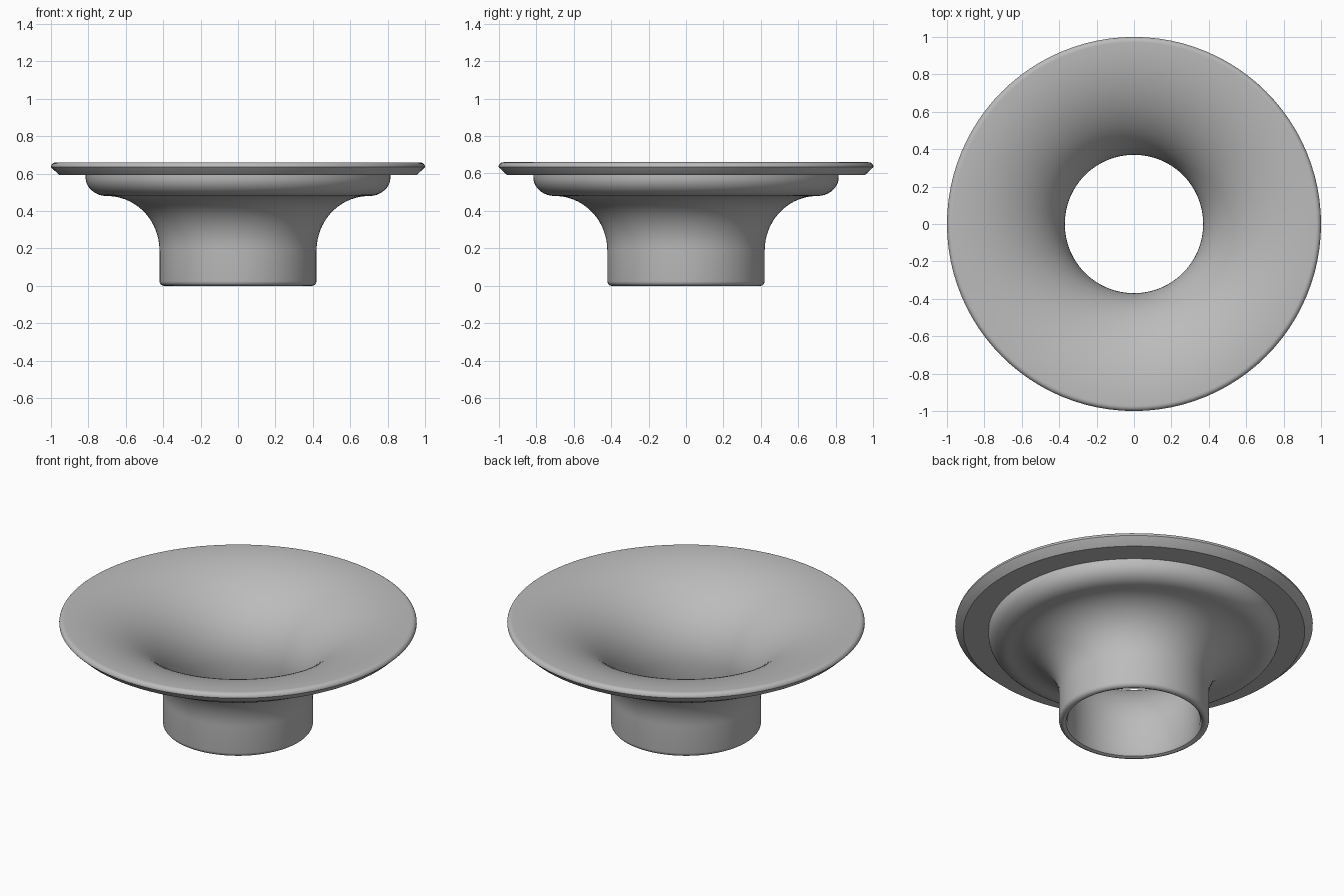
import bpy
import bmesh
from math import sin, cos, pi, radians

SIDES = 96

cube = bpy.data.objects.get("Cube")
if cube:
    bpy.data.objects.remove(cube, do_unlink=True)


def material(name, colour):
    mat = bpy.data.materials.new(name)
    mat.use_nodes = True
    mat.diffuse_color = colour
    mat.node_tree.nodes["Principled BSDF"].inputs["Base Color"].default_value = colour
    return mat


def arc(cx, cz, rx, rz, start, end, steps):
    """Points along an elliptical arc, angles in degrees."""
    angles = [radians(start + (end - start) * i / steps) for i in range(steps + 1)]
    return [(cx + rx * cos(a), cz + rz * sin(a)) for a in angles]


def lathe(name, profile, mat):
    """Spin a closed (radius, height) profile about the z axis."""
    bm = bmesh.new()
    verts = [bm.verts.new((r, 0, z)) for r, z in profile]
    edges = [bm.edges.new((v, verts[i - 1])) for i, v in enumerate(verts)]
    bmesh.ops.spin(bm, geom=verts + edges, cent=(0, 0, 0), axis=(0, 0, 1),
                   angle=2 * pi, steps=SIDES, use_merge=True)
    bmesh.ops.remove_doubles(bm, verts=bm.verts, dist=0.0001)
    bmesh.ops.recalc_face_normals(bm, faces=bm.faces)
    mesh = bpy.data.meshes.new(name)
    bm.to_mesh(mesh)
    bm.free()
    mesh.materials.append(mat)
    obj = bpy.data.objects.new(name, mesh)
    bpy.context.collection.objects.link(obj)
    bpy.ops.object.select_all(action="DESELECT")
    obj.select_set(True)
    bpy.context.view_layer.objects.active = obj
    bpy.ops.object.shade_smooth_by_angle(angle=radians(30))
    return obj


grey = material("plain grey", (0.5, 0.5, 0.5, 1))

profile = (
    arc(0.395, 0.025, 0.025, 0.025, 270, 360, 5)      # rounded foot
    + arc(0.70, 0.19, 0.28, 0.29, 180, 94, 16)        # outer flare
    + arc(0.70, 0.58, 0.115, 0.10, 274, 360, 10)      # bowl shoulder
    + [(0.815, 0.592), (0.955, 0.592), (0.998, 0.632)]  # ledge and chamfer
    + arc(0.975, 0.635, 0.025, 0.025, 0, 90, 6)       # rounded rim
    + arc(0.97, 0.20, 0.60, 0.46, 90, 180, 28)        # inner bell
    + [(0.37, 0.025), (0.38, 0.006)]                  # inner bore
)
lathe("flared_horn", profile, grey)
